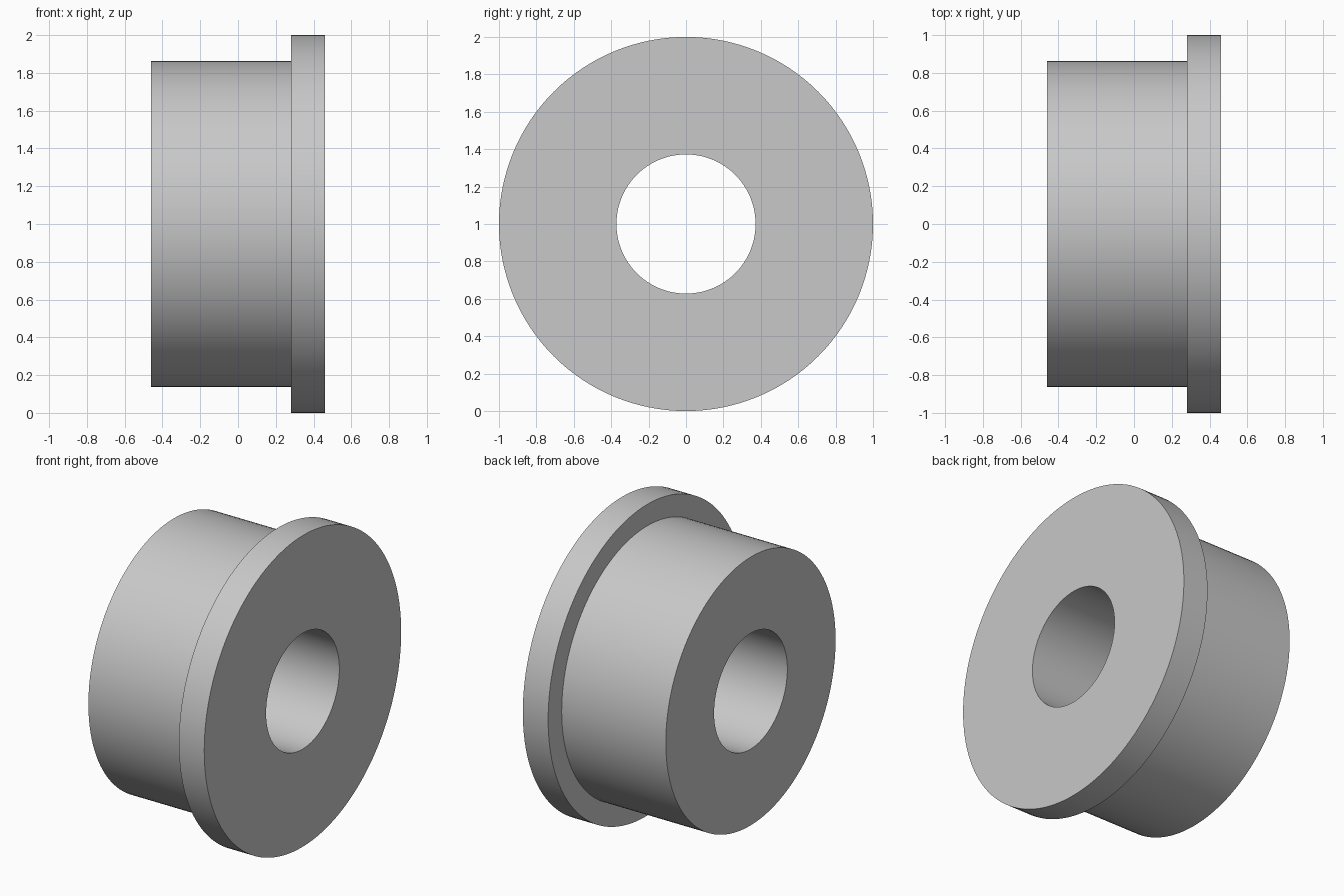
import bpy
import bmesh
import math
from mathutils import Matrix, Vector

cube = bpy.data.objects.get("Cube")
if cube:
    bpy.data.objects.remove(cube, do_unlink=True)

# Plain grey material
grey = bpy.data.materials.new("light_grey")
grey.use_nodes = True
colour = (0.58, 0.58, 0.58, 1)
grey.diffuse_color = colour
grey.node_tree.nodes["Principled BSDF"].inputs["Base Color"].default_value = colour

SEGMENTS = 128
LEFT, STEP, RIGHT = -0.46, 0.28, 0.46
BORE, BARREL, FLANGE = 0.372, 0.862, 1.0

# Closed cross-section as (position along axis, radius)
profile = [(LEFT, BORE), (LEFT, BARREL), (STEP, BARREL),
           (STEP, FLANGE), (RIGHT, FLANGE), (RIGHT, BORE)]

# Revolve the section about the x axis
bm = bmesh.new()
rings = []
for i in range(SEGMENTS):
    turn = Matrix.Rotation(math.tau * i / SEGMENTS, 3, "X")
    rings.append([bm.verts.new(turn @ Vector((x, 0, r))) for x, r in profile])
for i, ring in enumerate(rings):
    following = rings[(i + 1) % SEGMENTS]
    for j in range(len(profile)):
        k = (j + 1) % len(profile)
        bm.faces.new((ring[j], ring[k], following[k], following[j]))
bmesh.ops.recalc_face_normals(bm, faces=bm.faces[:])
bmesh.ops.translate(bm, verts=bm.verts[:], vec=(0, 0, FLANGE))

mesh = bpy.data.meshes.new("flanged_bushing")
bm.to_mesh(mesh)
bm.free()
mesh.materials.append(grey)
bushing = bpy.data.objects.new("flanged_bushing", mesh)
bpy.context.collection.objects.link(bushing)

# Smooth round walls with crisp rims
bpy.ops.object.select_all(action="DESELECT")
bushing.select_set(True)
bpy.context.view_layer.objects.active = bushing
bpy.ops.object.shade_smooth_by_angle(angle=math.radians(30))
